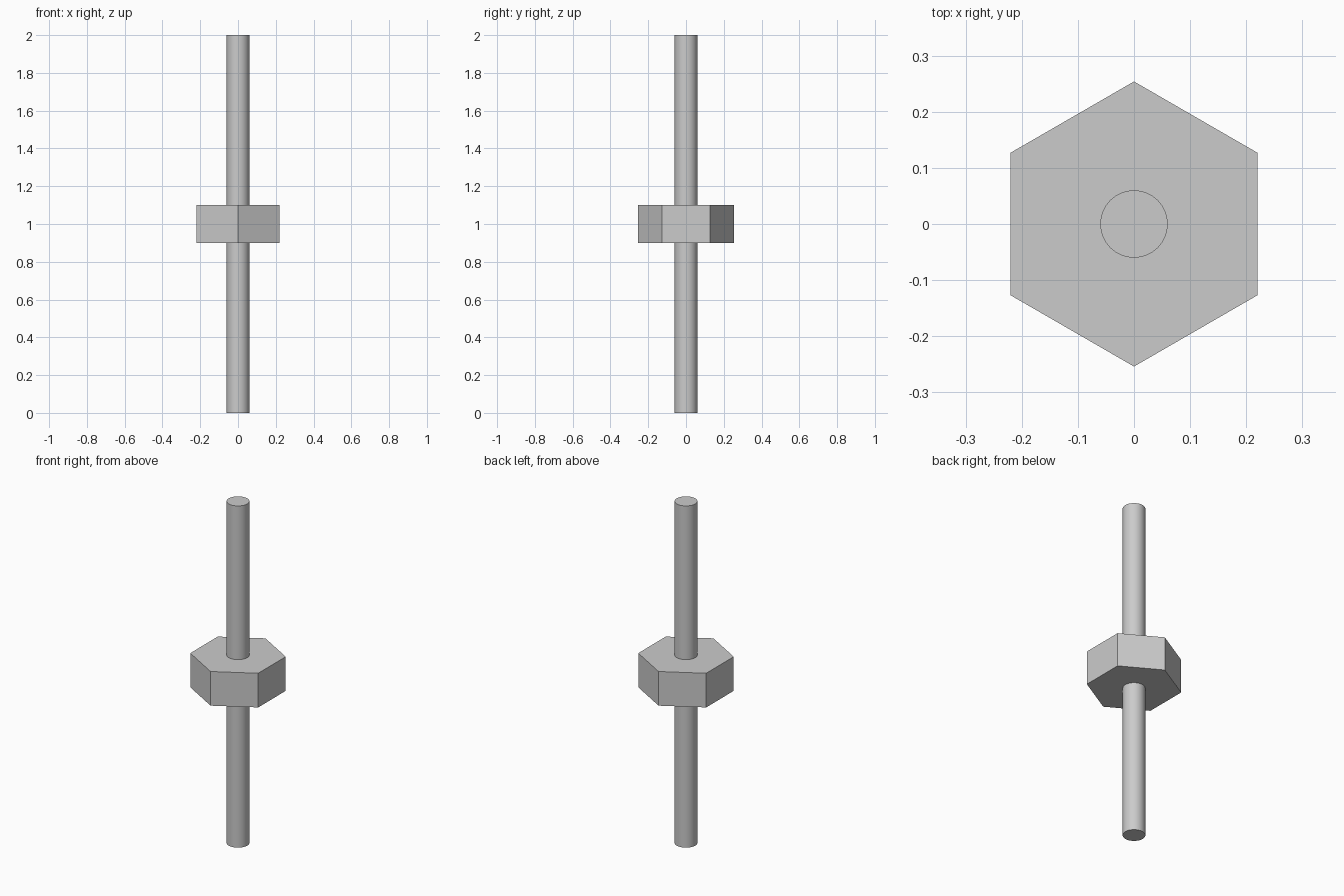
import bpy
import math

cube = bpy.data.objects.get("Cube")
if cube:
    bpy.data.objects.remove(cube, do_unlink=True)

# Plain grey metal
grey = bpy.data.materials.new("grey_metal")
grey.use_nodes = True
colour = (0.6, 0.6, 0.6, 1)
grey.diffuse_color = colour
grey.node_tree.nodes["Principled BSDF"].inputs["Base Color"].default_value = colour


def prism(name, sides, radius, height):
    """Upright prism centred at mid-height, with one corner on the y axis."""
    bpy.ops.mesh.primitive_cylinder_add(
        vertices=sides, radius=radius, depth=height, location=(0, 0, 1))
    obj = bpy.context.object
    obj.name = name
    obj.data.materials.append(grey)
    return obj


# Long round rod
prism("rod", 64, 0.06, 2)
bpy.ops.object.shade_smooth_by_angle(angle=math.radians(30))

# Hexagonal nut around the middle of the rod
prism("hex_nut", 6, 0.254, 0.2)
